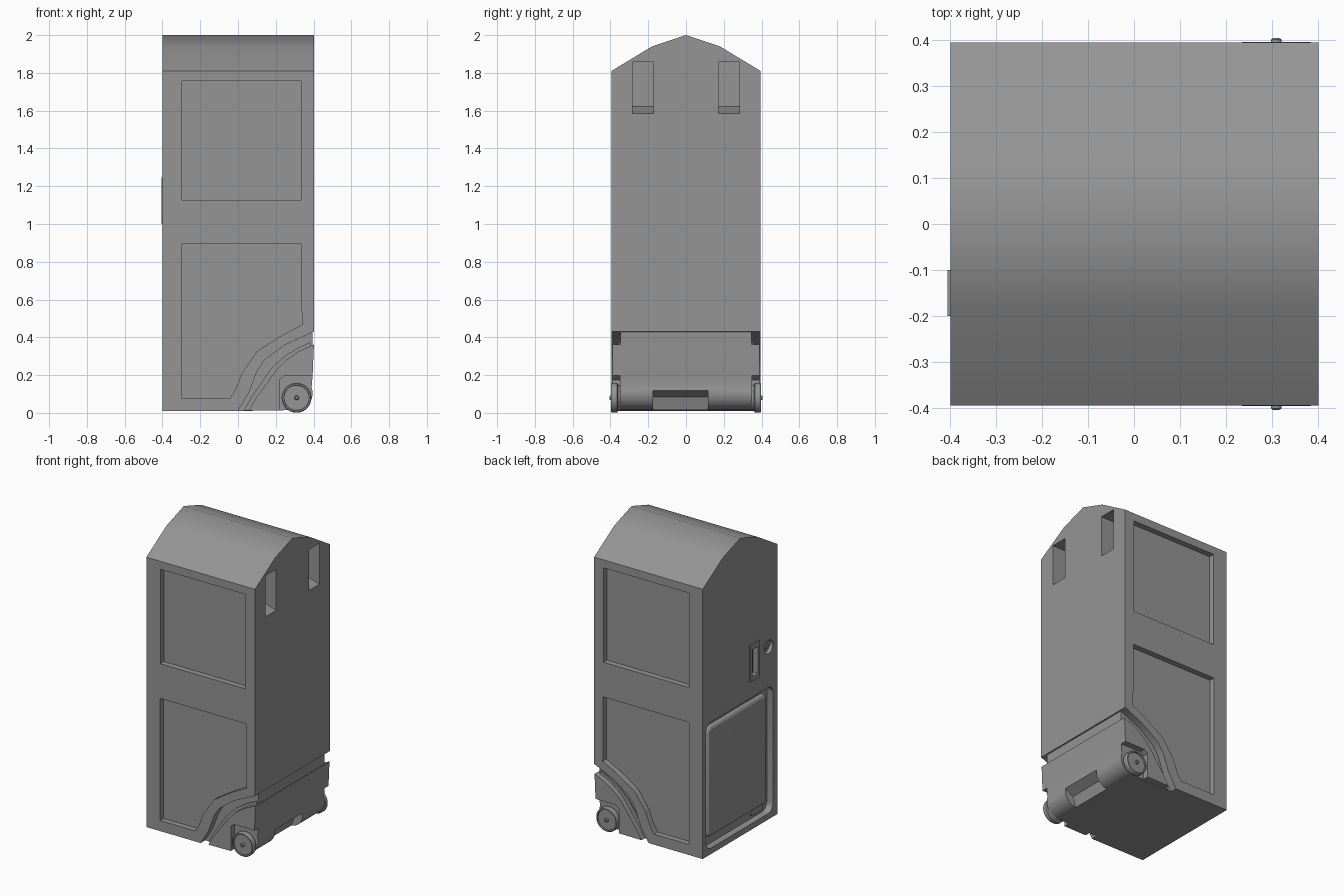
import bpy, bmesh, math
from mathutils import Vector

if "Cube" in bpy.data.objects:
    bpy.data.objects.remove(bpy.data.objects["Cube"])

# Dark grey finish shared by every part
dark = bpy.data.materials.new("dark_grey")
dark.diffuse_color = (0.3, 0.3, 0.3, 1)
dark.use_nodes = True
dark.node_tree.nodes["Principled BSDF"].inputs["Base Color"].default_value = dark.diffuse_color


def finish(name, bm):
    bmesh.ops.recalc_face_normals(bm, faces=bm.faces)
    me = bpy.data.meshes.new(name)
    bm.to_mesh(me)
    bm.free()
    me.materials.append(dark)
    ob = bpy.data.objects.new(name, me)
    bpy.context.collection.objects.link(ob)
    return ob


def prism(name, pts, axis, a, b):
    """Extrude a 2D outline along x (points are y,z) or y (points are x,z)."""
    place = (lambda p, t: (t, p[0], p[1])) if axis == 'x' else (lambda p, t: (p[0], t, p[1]))
    bm = bmesh.new()
    face = bm.faces.new([bm.verts.new(place(p, a)) for p in pts])
    ext = bmesh.ops.extrude_face_region(bm, geom=[face])
    shift = Vector(place((0, 0), b - a))
    for v in ext['geom']:
        if isinstance(v, bmesh.types.BMVert):
            v.co += shift
    return finish(name, bm)


def rect(u0, u1, v0, v1, r=0.0, n=5):
    """Rectangle outline, optionally with rounded corners."""
    if r == 0:
        return [(u0, v0), (u1, v0), (u1, v1), (u0, v1)]
    out = []
    for cu, cv, start in ((u1 - r, v1 - r, 0), (u0 + r, v1 - r, 90), (u0 + r, v0 + r, 180), (u1 - r, v0 + r, 270)):
        for i in range(n + 1):
            a = math.radians(start + 90 * i / n)
            out.append((cu + r * math.cos(a), cv + r * math.sin(a)))
    return out


def circle(cu, cv, r, n=20):
    return [(cu + r * math.cos(2 * math.pi * i / n), cv + r * math.sin(2 * math.pi * i / n)) for i in range(n)]


def apply(ob, mod):
    bpy.context.view_layer.objects.active = ob
    bpy.ops.object.modifier_apply(modifier=mod.name)


def cut(ob, *cutters):
    for c in cutters:
        m = ob.modifiers.new("cut", 'BOOLEAN')
        m.operation = 'DIFFERENCE'
        m.solver = 'EXACT'
        m.object = c
        apply(ob, m)
        bpy.data.objects.remove(c)


def bevel(ob, width, segments=1):
    m = ob.modifiers.new("bevel", 'BEVEL')
    m.width, m.segments = width, segments
    m.limit_method, m.angle_limit = 'ANGLE', math.radians(40)
    apply(ob, m)


def smooth(ob, angle=30):
    bpy.ops.object.select_all(action='DESELECT')
    ob.select_set(True)
    bpy.context.view_layer.objects.active = ob
    bpy.ops.object.shade_smooth_by_angle(angle=math.radians(angle))


# Tall cabinet with a shallow arched roof
body = prism("body", [(-0.395, 0.01), (0.395, 0.01), (0.395, 1.81), (0.18, 1.94),
                      (0, 2.0), (-0.18, 1.94), (-0.395, 1.81)], 'x', -0.4, 0.402)

# Swept corner that makes room for the wheel base
sweep = [(0.0, 0.01), (0.06, 0.11), (0.10, 0.22), (0.14, 0.28), (0.25, 0.36), (0.40, 0.43)]
cut(body, prism("corner_cutter", [(-0.005, 0.0)] + sweep + [(0.5, 0.43), (0.5, 0.0)], 'y', -0.5, 0.5))

# Recessed panels on both broad sides
lower = [(-0.3, 0.08), (-0.04, 0.08), (-0.01, 0.13), (0.02, 0.21), (0.10, 0.325),
         (0.16, 0.365), (0.24, 0.415), (0.338, 0.465), (0.335, 0.895), (-0.3, 0.895)]
for s in (-1, 1):
    for outline in (rect(-0.297, 0.333, 1.127, 1.757), lower):
        cut(body, prism("panel_cutter", outline, 'y', s * 0.357, s * 0.45))
    # Deep strap slots with a sloped sill
    c = s * 0.228
    cut(body, prism("slot_cutter", [(0.45, 1.57), (0.45, 1.858), (0.28, 1.858), (0.28, 1.622)],
                    'y', c - 0.056, c + 0.056))

# Door recess, handle recess and lock recess on the left face
cut(body, prism("door_cutter", rect(-0.345, 0.36, 0.05, 0.89, 0.05), 'x', -0.5, -0.355),
    prism("handle_cutter", rect(-0.18, -0.12, 1.03, 1.21), 'x', -0.5, -0.37),
    prism("lock_cutter", circle(-0.30, 1.16, 0.045), 'x', -0.5, -0.375))
smooth(body, 40)

# Raised door panel with a grip opening near its lower corner
door = prism("door_panel", rect(-0.29, 0.33, 0.12, 0.855, 0.03), 'x', -0.35, -0.396)
bevel(door, 0.025, 3)
smooth(door)
grip = prism("door_grip", rect(-0.28, -0.16, 0.075, 0.125, 0.015), 'x', -0.35, -0.372)
smooth(grip)

# Handle frame and lock cylinder
handle = prism("handle_frame", rect(-0.2, -0.1, 1.0, 1.245), 'x', -0.395, -0.406)
cut(handle, prism("frame_cutter", rect(-0.18, -0.12, 1.03, 1.21), 'x', -0.5, -0.3))
prism("handle_bar", rect(-0.165, -0.135, 1.05, 1.19), 'x', -0.365, -0.38)
lock = prism("lock_cylinder", circle(-0.30, 1.16, 0.018), 'x', -0.37, -0.385)
smooth(lock)


def tail():
    """Rounded rear lower edge around the axle."""
    return [(0.305 + 0.09 * math.cos(math.radians(a)), 0.105 + 0.09 * math.sin(math.radians(a)))
            for a in range(20, -91, -11)]


# Narrow inner base showing in the groove, and the full-width wheel base
core = prism("inner_base", sweep[:-1] + [(0.395, 0.427), (0.395, 0.34), (0.385, 0.3)] + tail(), 'y', -0.347, 0.347)
base = prism("wheel_base", [(0.055, 0.012), (0.10, 0.085), (0.155, 0.16), (0.20, 0.225), (0.255, 0.28),
                            (0.32, 0.325), (0.402, 0.362), (0.395, 0.2)] + tail(), 'y', -0.39, 0.39)
# Raised inner band of the wheel arch
band = [(0.03, 0.012), (0.075, 0.09), (0.13, 0.17), (0.175, 0.235), (0.24, 0.295), (0.31, 0.34), (0.385, 0.375),
        (0.385, 0.35), (0.3, 0.31), (0.2, 0.22), (0.1, 0.08), (0.06, 0.012)]
prism("arch_band", band, 'y', -0.355, 0.355)

# Wheel wells and the rear foot notch
well = [(0.22, -0.02), (0.22, 0.175), (0.245, 0.197), (0.45, 0.197), (0.45, -0.02)]
notch = [(0.45, 0.153), (0.335, 0.083), (0.30, -0.02), (0.45, -0.02)]
cut(base, *[prism("well_cutter", well, 'y', s * 0.35, s * 0.45) for s in (-1, 1)])
for part in (base, core):
    cut(part, prism("notch_cutter", notch, 'y', -0.175, 0.117))
    smooth(part, 25)


def wheel(name, s):
    """Lathe a wheel with a thin raised rim and axle cap about the y axis."""
    prof = [(0, 0.34), (0.06, 0.34), (0.07, 0.36), (0.079, 0.364), (0.079, 0.39), (0.075, 0.396), (0.068, 0.396),
            (0.066, 0.389), (0.012, 0.389), (0.011, 0.402), (0.007, 0.405), (0, 0.405)]
    bm = bmesh.new()
    vs = [bm.verts.new((0.31 + r, s * y, 0.08)) for r, y in prof]
    es = [bm.edges.new(p) for p in zip(vs, vs[1:])]
    bmesh.ops.spin(bm, geom=vs + es, cent=(0.31, 0, 0.08), axis=(0, 1, 0), angle=2 * math.pi, steps=28)
    bmesh.ops.remove_doubles(bm, verts=bm.verts, dist=1e-4)
    smooth(finish(name, bm))


wheel("front_wheel", -1)
wheel("back_wheel", 1)
